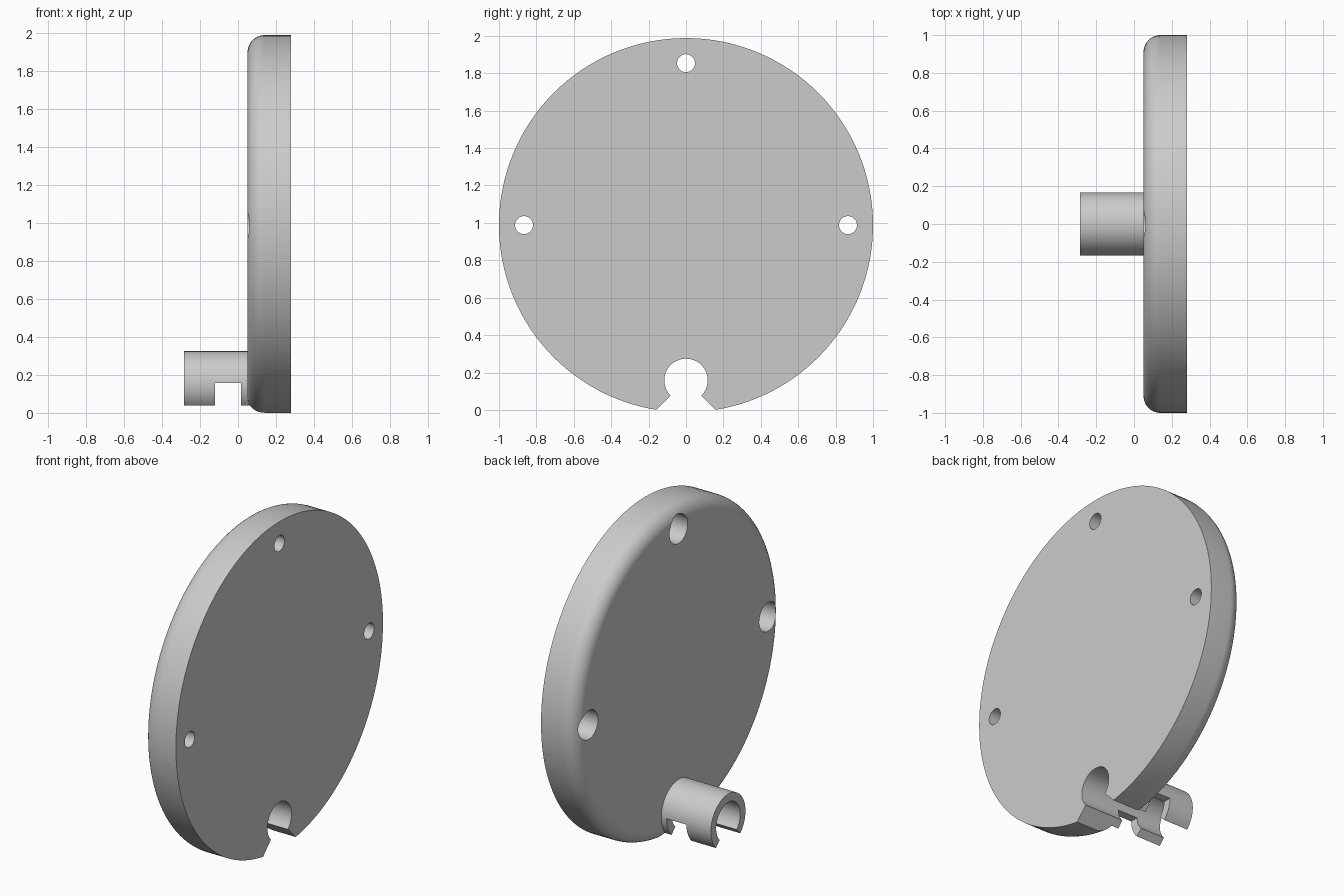
import bpy, bmesh, math
from mathutils import Matrix

if "Cube" in bpy.data.objects:
    bpy.data.objects.remove(bpy.data.objects["Cube"])

CZ = 0.988          # disc centre height
TZ = 0.158          # tube centre height

grey = bpy.data.materials.new("light grey")
grey.diffuse_color = (0.6, 0.6, 0.6, 1)
grey.use_nodes = True
grey.node_tree.nodes["Principled BSDF"].inputs["Base Color"].default_value = grey.diffuse_color


def make_object(name, bm):
    bmesh.ops.recalc_face_normals(bm, faces=bm.faces)
    mesh = bpy.data.meshes.new(name)
    bm.to_mesh(mesh)
    bm.free()
    mesh.materials.append(grey)
    ob = bpy.data.objects.new(name, mesh)
    bpy.context.collection.objects.link(ob)
    return ob


def lathe(name, profile, y, z, sides):
    """Solid of revolution about the x axis from (x, radius) points."""
    bm = bmesh.new()
    rings = []
    for x, r in profile:
        rings.append([bm.verts.new((x, y + r * math.sin(a), z + r * math.cos(a)))
                      for a in (2 * math.pi * i / sides for i in range(sides))])
    for a, b in zip(rings, rings[1:]):
        for i in range(sides):
            j = (i + 1) % sides
            bm.faces.new((a[i], a[j], b[j], b[i]))
    bm.faces.new(rings[0])
    bm.faces.new(rings[-1])
    return make_object(name, bm)


def box(name, lo, hi):
    bm = bmesh.new()
    size = [h - l for l, h in zip(lo, hi)]
    mid = [(h + l) / 2 for l, h in zip(lo, hi)]
    bmesh.ops.create_cube(bm, size=1, matrix=Matrix.Translation(mid) @ Matrix.Diagonal((*size, 1)))
    return make_object(name, bm)


def boolean(target, tool, operation):
    """Apply a boolean and remove the tool object."""
    mod = target.modifiers.new(operation, 'BOOLEAN')
    mod.operation, mod.solver, mod.object = operation, 'EXACT', tool
    bpy.context.view_layer.objects.active = target
    bpy.ops.object.modifier_apply(modifier=mod.name)
    bpy.data.objects.remove(tool)


# Disc with one rounded rim
R = 0.09
rim = [(0.05 + R - R * math.cos(t), 1 - R + R * math.sin(t))
       for t in (math.pi / 2 * i / 10 for i in range(11))]
disc = lathe("disc_with_cable_tube", rim + [(0.28, 1.0)], 0, CZ, 128)

# Tube, with its lower half slotted away between two x positions
tube = lathe("tube", [(-0.285, 0.167), (0.2, 0.167)], 0, TZ, 64)
boolean(tube, box("slot", (-0.12, -0.3, -0.3), (0.015, 0.3, TZ - 0.001)), 'DIFFERENCE')
boolean(disc, tube, 'UNION')

# Bore through tube and disc
boolean(disc, lathe("bore", [(-0.4, 0.116), (0.4, 0.116)], 0, TZ, 64), 'DIFFERENCE')

# Right-angled wedge opening under the bore
bm = bmesh.new()
ends = [[bm.verts.new((x, y, z)) for y, z in ((0, TZ), (0.5, TZ - 0.5), (-0.5, TZ - 0.5))]
        for x in (-0.4, 0.4)]
bm.faces.new(ends[0])
bm.faces.new(ends[1])
for i in range(3):
    j = (i + 1) % 3
    bm.faces.new((ends[0][i], ends[0][j], ends[1][j], ends[1][i]))
boolean(disc, make_object("wedge", bm), 'DIFFERENCE')

# Counterbored screw holes
for y, z in ((0, CZ + 0.866), (0.866, CZ), (-0.866, CZ)):
    hole = lathe("hole", [(-0.1, 0.088), (0.17, 0.088), (0.17, 0.048), (0.4, 0.048)], y, z, 40)
    boolean(disc, hole, 'DIFFERENCE')

# Smooth curved faces, sharp edges
bpy.ops.object.select_all(action='DESELECT')
disc.select_set(True)
bpy.context.view_layer.objects.active = disc
bpy.ops.object.shade_smooth_by_angle(angle=math.radians(30))
